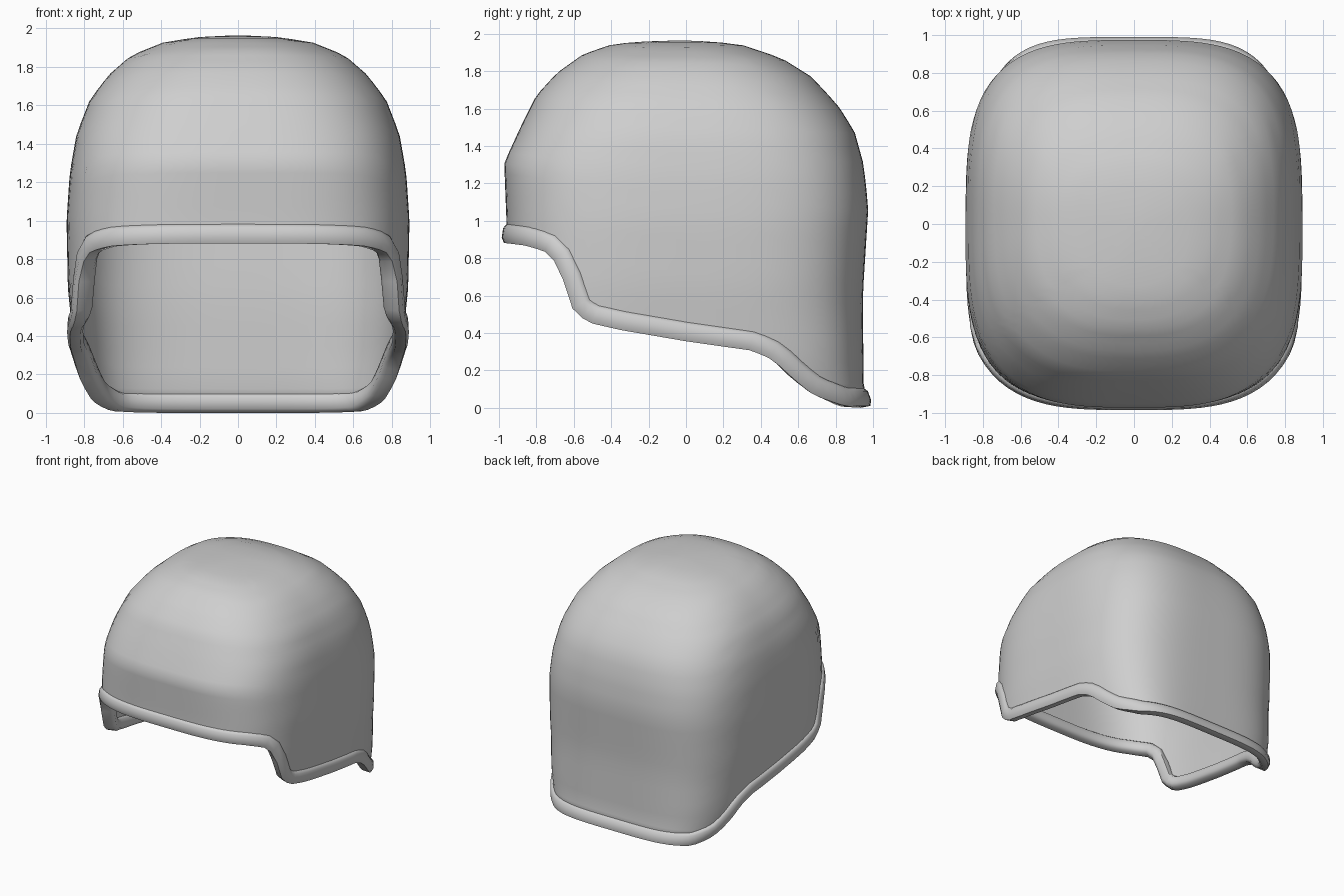
import bpy, bmesh, math
from mathutils import Vector

if "Cube" in bpy.data.objects:
    bpy.data.objects.remove(bpy.data.objects["Cube"])

COLS, ROWS, TOP = 128, 28, 1.965

# silhouette tables: (height, half width), (height, front depth), (height, back depth)
WIDTH = [(0, .775), (.1, .805), (.2, .835), (.35, .855), (.5, .87), (.65, .885), (1, .892),
         (1.25, .875), (1.45, .84), (1.63, .77), (1.76, .67), (1.86, .555), (1.93, .38), (1.955, .2), (TOP, 0)]
FRONT = [(0, .95), (1.0, .96), (1.31, .972), (1.5, .885), (1.67, .80), (1.79, .69),
         (1.89, .55), (1.945, .39), (1.96, .2), (TOP, 0)]
BACK = [(0, .975), (.12, .95), (.6, .945), (1.07, .975), (1.3, .95), (1.48, .9), (1.62, .81), (1.77, .67),
        (1.87, .51), (1.94, .3), (1.957, .15), (TOP, 0)]
SQUARE = [(0, 4.2), (.5, 3.6), (1.2, 3.3), (1.6, 2.9), (TOP, 2.5)]
# height of the lower edge along the depth of the helmet
EDGE = [(-1, .9), (-.85, .88), (-.75, .85), (-.69, .79), (-.65, .69), (-.63, .59), (-.58, .51),
        (-.5, .465), (-.35, .43), (0, .37), (.35, .32), (.46, .27), (.56, .17), (.66, .08), (.8, .02), (1, .02)]


def lerp(table, v):
    if v <= table[0][0]:
        return table[0][1]
    for (a, p), (b, q) in zip(table, table[1:]):
        if v <= b:
            return p + (q - p) * (v - a) / (b - a)
    return table[-1][1]


def surface(angle, z):
    """Point on the rounded-square helmet wall."""
    c, s = math.cos(angle), math.sin(angle)
    n = lerp(SQUARE, z)
    k = (abs(c) ** n + abs(s) ** n) ** (-1 / n)
    return Vector((lerp(WIDTH, z) * c * k, lerp(FRONT if s < 0 else BACK, z) * s * k, z))


def make(name, rings, mat, close_rows=False, cap=False):
    """Skin a list of closed rings into one object."""
    bm = bmesh.new()
    rows = [[bm.verts.new(p) for p in r] for r in rings]
    pairs = list(zip(rows, rows[1:])) + ([(rows[-1], rows[0])] if close_rows else [])
    for lo, hi in pairs:
        for i in range(COLS):
            j = (i + 1) % COLS
            bm.faces.new((lo[i], lo[j], hi[j], hi[i]))
    if cap:
        bm.faces.new(rows[-1])
    bmesh.ops.recalc_face_normals(bm, faces=bm.faces)
    mesh = bpy.data.meshes.new(name)
    bm.to_mesh(mesh)
    bm.free()
    mesh.materials.append(mat)
    ob = bpy.data.objects.new(name, mesh)
    bpy.context.collection.objects.link(ob)
    bpy.ops.object.select_all(action='DESELECT')
    ob.select_set(True)
    bpy.context.view_layer.objects.active = ob
    bpy.ops.object.shade_smooth_by_angle(angle=math.radians(60))
    return ob


grey = bpy.data.materials.new("light grey")
grey.diffuse_color = (.62, .62, .62, 1)
grey.use_nodes = True
grey.node_tree.nodes["Principled BSDF"].inputs["Base Color"].default_value = grey.diffuse_color

# helmet wall, from the shaped lower edge up to the crown
angles = [2 * math.pi * i / COLS for i in range(COLS)]
edge = [lerp(EDGE, surface(a, .6).y) for a in angles]
rings = []
for r in range(ROWS):
    f = math.sin(math.pi / 2 * r / ROWS)
    rings.append([surface(a, e + (TOP - e) * f) for a, e in zip(angles, edge)])
shell = make("helmet_shell", rings, grey, cap=True)

# inner lining gives the wall its thickness
wall = shell.modifiers.new("wall", 'SOLIDIFY')
wall.thickness, wall.offset = .035, -1

# thick rolled rim swept along the lower edge: (outward, up the wall)
SECTION = [(0, .1), (.018, .08), (.026, .03), (.015, 0), (-.035, 0), (-.052, .025), (-.05, .085), (-.03, .1)]
path = rings[0]
frames = []
for i, p in enumerate(path):
    t = (path[(i + 1) % COLS] - path[i - 1]).normalized()
    up = surface(angles[i], p.z + .1) - p
    out = t.cross(up).normalized()
    frames.append((p, out, out.cross(t).normalized(), 1 + .6 * abs(t.z)))
# the lip grows deeper where the edge runs steeply
rim = [[p + out * (a * deep if a < 0 else a) + up * b for p, out, up, deep in frames] for a, b in SECTION]
low = min(v.z for ring in rim for v in ring)
rim = [[v - Vector((0, 0, low)) for v in ring] for ring in rim]
make("rim", rim, grey, close_rows=True)
